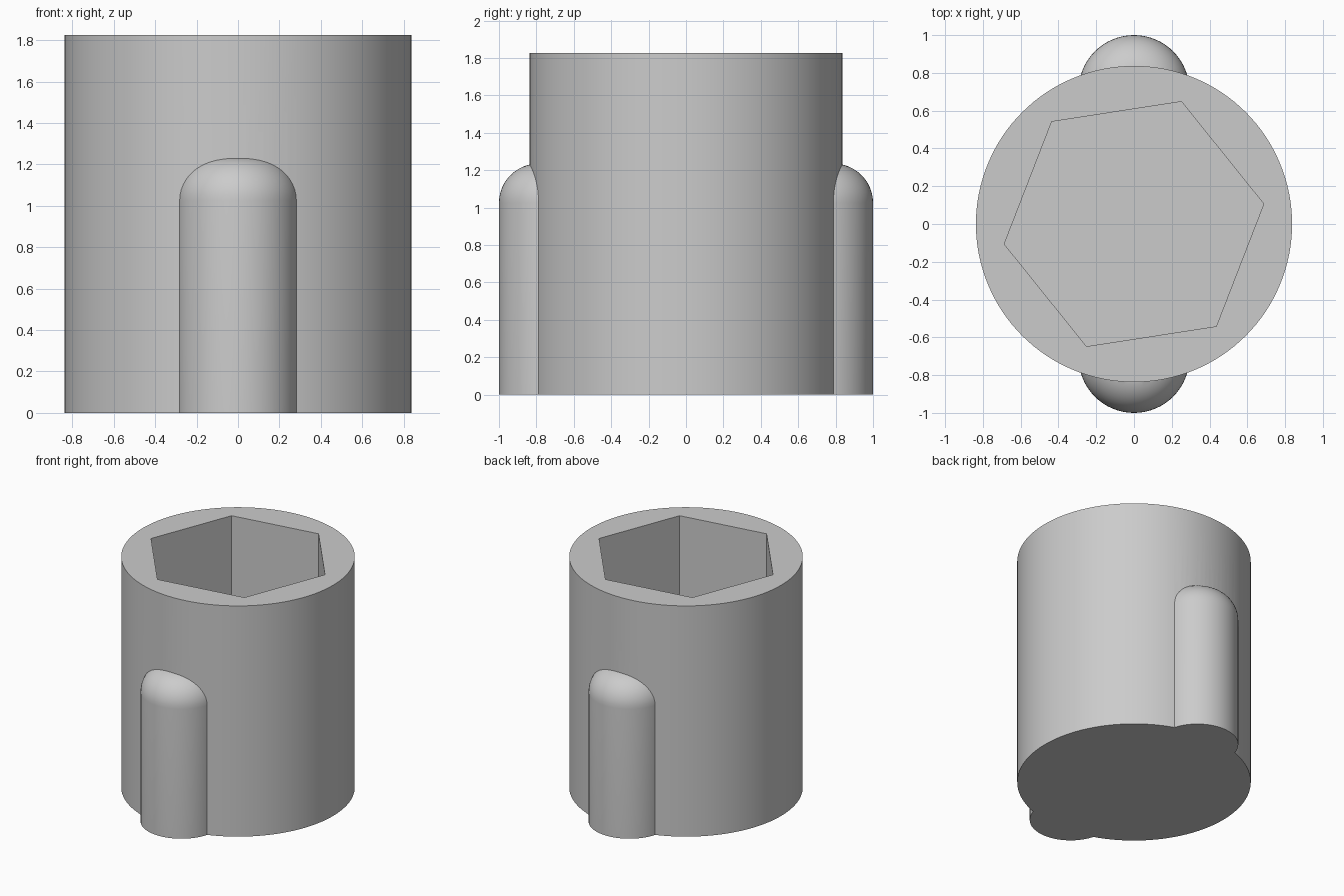
import bpy, bmesh, math

if "Cube" in bpy.data.objects:
    bpy.data.objects.remove(bpy.data.objects["Cube"])

BODY_R, HEIGHT = 0.837, 1.825
LUG_R, LUG_Y = 0.2935, 0.7065       # lug radius and axis offset
FILLET, FILLET_Z = 0.21, 1.025      # rounded lug top
FLOOR = 0.3                         # socket floor height

grey = bpy.data.materials.new("grey")
grey.diffuse_color = (0.6, 0.6, 0.6, 1)
grey.use_nodes = True
grey.node_tree.nodes["Principled BSDF"].inputs["Base Color"].default_value = grey.diffuse_color


def lathe(name, profile, segments, y=0.0, turn=0.0):
    """Closed solid from an (r, z) profile, capped top and bottom."""
    bm = bmesh.new()
    rings = []
    for r, z in profile:
        angles = [turn + 2 * math.pi * i / segments for i in range(segments)]
        rings.append([bm.verts.new((r * math.cos(a), y + r * math.sin(a), z)) for a in angles])
    for low, high in zip(rings, rings[1:]):
        for i in range(segments):
            j = (i + 1) % segments
            bm.faces.new((low[i], low[j], high[j], high[i]))
    bm.faces.new(rings[0][::-1])
    bm.faces.new(rings[-1])
    mesh = bpy.data.meshes.new(name)
    bm.to_mesh(mesh)
    bm.free()
    mesh.materials.append(grey)
    obj = bpy.data.objects.new(name, mesh)
    bpy.context.collection.objects.link(obj)
    return obj


def combine(target, tool, operation):
    """Apply a boolean and remove the tool object."""
    mod = target.modifiers.new("combine", 'BOOLEAN')
    mod.operation, mod.solver, mod.object = operation, 'EXACT', tool
    bpy.context.view_layer.objects.active = target
    bpy.ops.object.modifier_apply(modifier=mod.name)
    bpy.data.objects.remove(tool)


# Round body
body = lathe("socket_body", [(BODY_R, 0), (BODY_R, HEIGHT)], 128)

# Two round-topped side lugs, front and back
lug_profile = [(LUG_R, 0)]
for k in range(13):
    a = math.pi / 2 * k / 12
    lug_profile.append((LUG_R - FILLET + FILLET * math.cos(a), FILLET_Z + FILLET * math.sin(a)))
for side in (-1, 1):
    combine(body, lathe("side_lug", lug_profile, 64, y=side * LUG_Y), 'UNION')

# Blind hexagonal socket, slightly turned
hexagon = lathe("hex_cutter", [(0.695, FLOOR), (0.695, HEIGHT + 0.2)], 6, turn=math.radians(8.8))
combine(body, hexagon, 'DIFFERENCE')

# Smooth curved walls, crisp edges
bpy.ops.object.select_all(action='DESELECT')
body.select_set(True)
bpy.context.view_layer.objects.active = body
bpy.ops.object.shade_smooth_by_angle(angle=math.radians(25))
